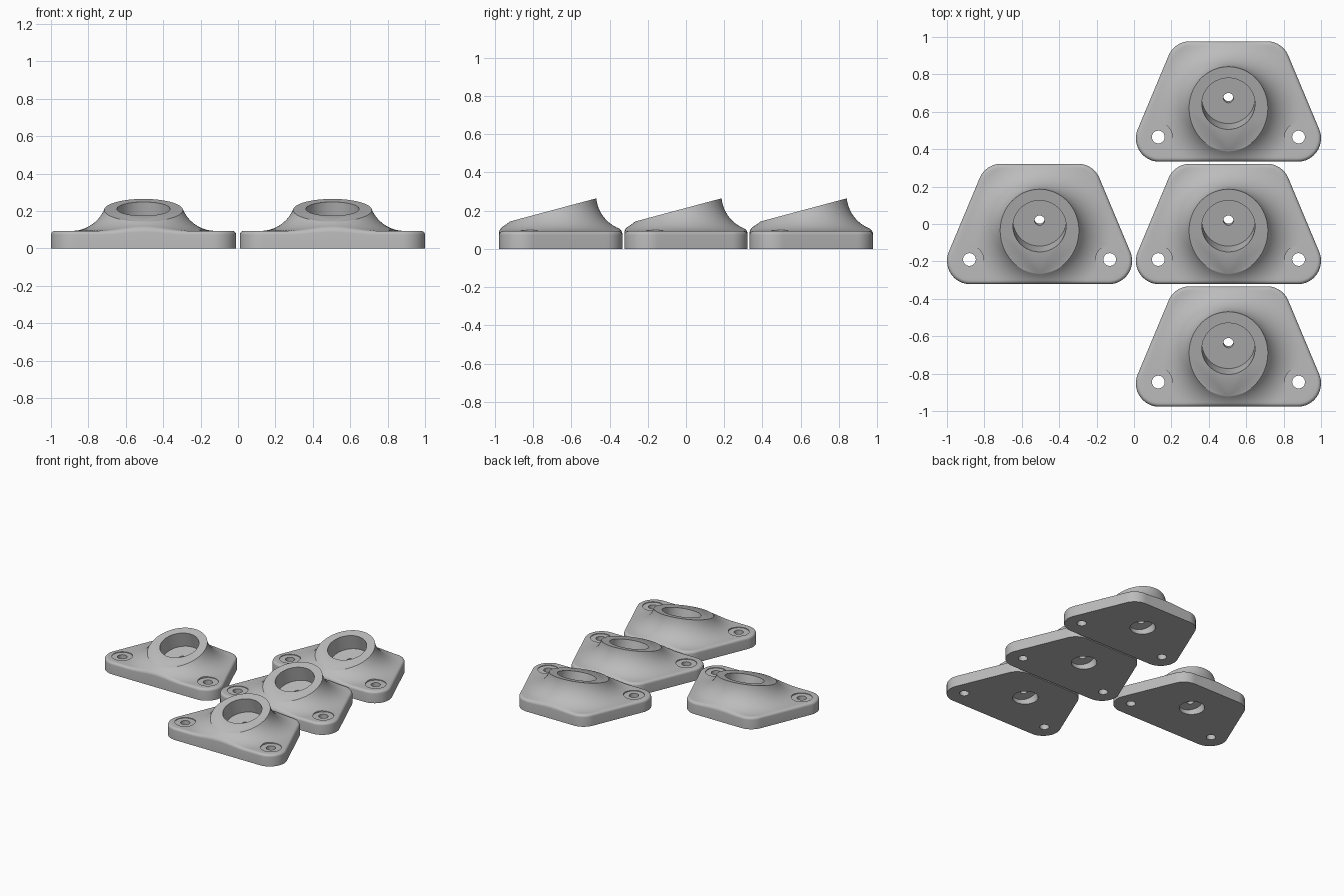
import bpy, bmesh, math
from mathutils import Vector, Matrix

cube = bpy.data.objects.get("Cube")
if cube:
    bpy.data.objects.remove(cube)

AXIS_Y = -0.01            # vertical axis of the boss
TILT = math.radians(15)   # slope of the boss top
RIM = Vector((0, -0.012, 0.211))
TOP, EDGE = 0.093, 0.02   # plate height and edge rounding
CORNER = 0.125
FILLET = 0.19
FLARE_END = 0.385         # radius where the flare meets the plate

grey = bpy.data.materials.new("plain grey")
grey.use_nodes = True
colour = (0.5, 0.5, 0.5, 1)
grey.diffuse_color = colour
grey.node_tree.nodes["Principled BSDF"].inputs["Base Color"].default_value = colour


def flare(r):
    reach = min(max(FLARE_END - r, 0), FILLET)
    return TOP + FILLET - math.sqrt(FILLET ** 2 - reach ** 2)


def slope(y):
    return RIM.z + (y - RIM.y) * math.tan(TILT)


def outline():
    """Rounded trapezoid as (point, outward normal) pairs."""
    centres = [Vector(c) for c in ((0.37, -0.197), (0.205, 0.197), (-0.205, 0.197), (-0.37, -0.197))]
    side = math.atan2(0.165, 0.394)
    turns = [(-math.pi / 2, side), (side, math.pi / 2),
             (math.pi / 2, math.pi - side), (math.pi - side, math.pi * 1.5)]
    pairs = []
    for i, (c, (a, b)) in enumerate(zip(centres, turns)):
        for k in range(17):
            t = a + (b - a) * k / 16
            n = Vector((math.cos(t), math.sin(t)))
            pairs.append((c + n * CORNER, n))
        nxt = centres[(i + 1) % 4]
        for k in range(1, 24):
            pairs.append((c.lerp(nxt, k / 24) + n * CORNER, n))
    return pairs


def rim_point(direction):
    """Where the flare meets the sloping top, along one ray."""
    lo, hi = FLARE_END - FILLET, FLARE_END
    for _ in range(30):
        r = (lo + hi) / 2
        if flare(r) > slope(AXIS_Y + direction.y * r):
            lo = r
        else:
            hi = r
    return direction * r


def build_body():
    axis = Vector((0, AXIS_Y))
    columns = []
    for p, n in outline():
        col = [(p.x, p.y, 0)]
        # rounded plate edge
        for k in range(7):
            a = math.pi / 2 * k / 6
            q = p - n * EDGE * (1 - math.cos(a))
            col.append((q.x, q.y, flare((q - axis).length) - EDGE * (1 - math.sin(a))))
        # flare up to the sloping rim
        start = q - axis
        rim = rim_point(start.normalized())
        for k in range(1, 17):
            s = start.lerp(rim, 1 - (1 - k / 16) ** 1.5)
            z = slope(s.y + AXIS_Y) if k == 16 else flare(s.length)
            col.append((s.x, s.y + AXIS_Y, z))
        columns.append(col)
    bm = bmesh.new()
    verts = [[bm.verts.new(v) for v in col] for col in columns]
    for i, col in enumerate(verts):
        nxt = verts[(i + 1) % len(verts)]
        for j in range(len(col) - 1):
            bm.faces.new((col[j], nxt[j], nxt[j + 1], col[j + 1]))
    bm.faces.new([c[-1] for c in verts])
    bm.faces.new([c[0] for c in reversed(verts)])
    bmesh.ops.recalc_face_normals(bm, faces=bm.faces)
    mesh = bpy.data.meshes.new("mounting_foot")
    bm.to_mesh(mesh)
    bm.free()
    mesh.materials.append(grey)
    obj = bpy.data.objects.new("mounting_foot", mesh)
    bpy.context.collection.objects.link(obj)
    return obj


def cut(target, radius, low, high, matrix):
    """Cut a round hole between two heights along the matrix z axis."""
    bm = bmesh.new()
    place = matrix @ Matrix.Translation((0, 0, (low + high) / 2))
    bmesh.ops.create_cone(bm, cap_ends=True, segments=64, radius1=radius,
                          radius2=radius, depth=high - low, matrix=place)
    mesh = bpy.data.meshes.new("cutter")
    bm.to_mesh(mesh)
    bm.free()
    mesh.materials.append(grey)
    cutter = bpy.data.objects.new("cutter", mesh)
    cutter.hide_render = True
    bpy.context.collection.objects.link(cutter)
    mod = target.modifiers.new("hole", 'BOOLEAN')
    mod.operation, mod.solver, mod.object = 'DIFFERENCE', 'EXACT', cutter
    bpy.context.view_layer.objects.active = target
    bpy.ops.object.modifier_apply(modifier=mod.name)
    bpy.data.objects.remove(cutter)


foot = build_body()

# tilted pocket, bolt hole and counterbore underneath
tilted = Matrix.Translation(RIM) @ Matrix.Rotation(TILT, 4, 'X')
cut(foot, 0.142, -0.12, 0.2, tilted)
cut(foot, 0.09, -0.4, -0.155, tilted)
cut(foot, 0.027, -0.3, 0.1, tilted)

# screw holes with shallow seats
for sx in (-1, 1):
    spot = Matrix.Translation((sx * 0.375, -0.19, 0))
    cut(foot, 0.075, TOP - 0.005, 0.3, spot)
    cut(foot, 0.034, -0.1, 0.3, spot)

bpy.ops.object.select_all(action='DESELECT')
foot.select_set(True)
bpy.context.view_layer.objects.active = foot
bpy.ops.object.shade_smooth_by_angle(angle=math.radians(30))

# four matching feet
spots = {"left_middle_foot": (0.505, 0), "right_foot": (-0.505, 0),
         "left_back_foot": (0.505, 0.655), "left_front_foot": (0.505, -0.655)}
for i, (name, (x, y)) in enumerate(spots.items()):
    obj = foot if i == 0 else foot.copy()
    if i:
        bpy.context.collection.objects.link(obj)
    obj.name = name
    obj.location = (x, y, 0)
